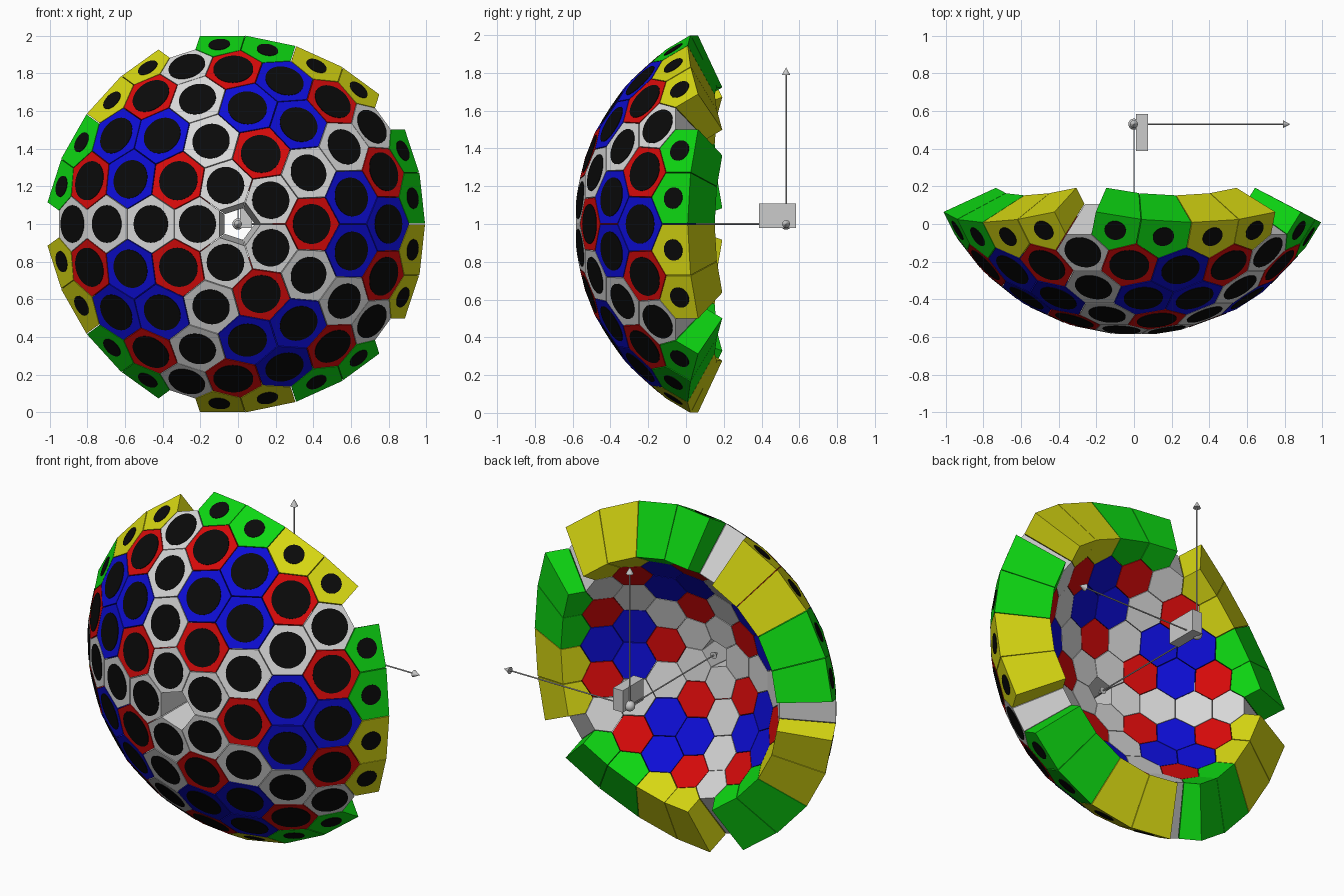
import bpy, bmesh, math
from mathutils import Vector, Matrix

cube = bpy.data.objects.get("Cube")
if cube:
    bpy.data.objects.remove(cube, do_unlink=True)


def material(name, rgb):
    m = bpy.data.materials.new(name)
    m.use_nodes = True
    col = (*rgb, 1.0)
    m.diffuse_color = col
    m.node_tree.nodes["Principled BSDF"].inputs["Base Color"].default_value = col
    return m


MATS = {
    "white": material("white", (0.68, 0.68, 0.68)),
    "red": material("red", (0.68, 0.003, 0.003)),
    "blue": material("blue", (0.004, 0.004, 0.68)),
    "green": material("green", (0.004, 0.68, 0.006)),
    "yellow": material("yellow", (0.68, 0.68, 0.006)),
    "black": material("black", (0.003, 0.003, 0.003)),
    "grey": material("grey", (0.6, 0.6, 0.6)),
}
DISC_RADIUS = {"white": 0.1, "red": 0.106, "blue": 0.104, "green": 0.057, "yellow": 0.057}
FREQ = 5             # divisions along each icosahedron edge
INNER = 0.725        # inner to outer shell radius
SHRINK = 0.985       # leaves a thin gap between blocks
POLAR = math.atan(2)


def direction(polar, azimuth):
    a = math.radians(azimuth)
    return Vector((math.sin(polar) * math.cos(a), -math.cos(polar), math.sin(polar) * math.sin(a)))


# Cells of the divided icosahedron: centre, colour and surrounding corners
cells = {}


def cell_colour(i, j, k):
    if FREQ in (i, j, k):
        return None                      # five-sided cells stay open
    if i == 0:
        return "green" if j > k else "yellow"
    if j == 0 or k == 0:
        return "white"
    return "red" if max(i, j, k) == 3 else "blue"


def divide_face(p, a, b, keep):
    def point(i, j):
        return (p * i + a * j + b * (FREQ - i - j)).normalized()

    def register(i, j, corner):
        n = point(i, j)
        key = tuple(round(c, 3) + 0.0 for c in n)
        cell = cells.setdefault(key, {"n": n, "col": None, "rim": False, "pts": []})
        cell["pts"].append(corner)
        if keep:
            cell["col"] = cell_colour(i, j, FREQ - i - j)
            cell["rim"] = i == 0

    for i in range(FREQ):
        for j in range(FREQ - i):
            tris = [[(i, j), (i + 1, j), (i, j + 1)]]
            if i + j < FREQ - 1:
                tris.append([(i + 1, j), (i + 1, j + 1), (i, j + 1)])
            for tri in tris:
                corner = sum((point(*t) for t in tri), Vector()).normalized()
                for t in tri:
                    register(*t, corner)


pole = Vector((0, -1, 0))
for s in range(5):
    az = 180 - 72 * s
    a, b = direction(POLAR, az), direction(POLAR, az - 72)
    divide_face(pole, a, b, True)
    divide_face(direction(math.pi - POLAR, az - 36), a, b, False)

# Flat outline of each kept block on a unit shell
blocks = []
for cell in cells.values():
    if not cell["col"]:
        continue
    n = cell["n"]
    u = n.orthogonal().normalized()
    v = n.cross(u)
    pts = sorted(cell["pts"], key=lambda q: math.atan2(q.dot(v), q.dot(u)))
    if cell["rim"]:                      # rim blocks lose their outermost corner
        pts.remove(min(pts, key=lambda q: q.dot(pole)))
    pts = [n + (q / q.dot(n) - n) * SHRINK for q in pts]
    blocks.append((cell["col"], n, pts))

# Fit the shell to the overall size
R = 1.0 / max(q.z for blk in blocks for q in blk[2])
front = R * max(-q.y for blk in blocks for q in blk[2])
CENTRE = Vector((0, (front - 0.053) / 2, 1.0))


def finish(name, bm, mat, smooth=False):
    bmesh.ops.recalc_face_normals(bm, faces=bm.faces)
    me = bpy.data.meshes.new(name)
    bm.to_mesh(me)
    bm.free()
    me.materials.append(MATS[mat])
    if smooth:
        for f in me.polygons:
            f.use_smooth = True
    ob = bpy.data.objects.new(name, me)
    ob.location = CENTRE
    bpy.context.collection.objects.link(ob)
    return ob


def aligned(pos, axis):
    return Matrix.Translation(pos) @ axis.to_track_quat("Z", "Y").to_matrix().to_4x4()


# Tapered blocks and their black front discs, one object per colour
for col, disc_radius in DISC_RADIUS.items():
    bm, discs = bmesh.new(), bmesh.new()
    for c, n, pts in blocks:
        if c != col:
            continue
        outer = [bm.verts.new(q * R) for q in pts]
        inner = [bm.verts.new(q * R * INNER) for q in pts]
        bm.faces.new(outer)
        bm.faces.new(inner[::-1])
        for i in range(len(pts)):
            j = (i + 1) % len(pts)
            bm.faces.new((outer[j], outer[i], inner[i], inner[j]))
        mean = sum(pts, Vector()) / len(pts)
        mid = (n + mean * 2) / 3 * R
        bmesh.ops.create_cone(discs, cap_ends=True, segments=32, radius1=disc_radius,
                              radius2=disc_radius, depth=0.005,
                              matrix=aligned(mid + n * 0.0005, n))
    finish(col + "_blocks", bm, col)
    finish(col + "_block_discs", discs, "black")

# Three axis arrows from the shell centre
for name, axis in (("x", Vector((1, 0, 0))), ("front", pole), ("z", Vector((0, 0, 1)))):
    bm = bmesh.new()
    bmesh.ops.create_cone(bm, cap_ends=True, segments=10, radius1=0.004, radius2=0.004,
                          depth=0.79, matrix=aligned(axis * 0.395, axis))
    bmesh.ops.create_cone(bm, cap_ends=True, segments=12, radius1=0.021, radius2=0.0,
                          depth=0.04, matrix=aligned(axis * 0.81, axis))
    finish(name + "_axis_arrow", bm, "grey")

# Centre ball
bm = bmesh.new()
bmesh.ops.create_uvsphere(bm, u_segments=16, v_segments=10, radius=0.03)
finish("centre_ball", bm, "grey", smooth=True)

# Small box beside the centre
bm = bmesh.new()
bmesh.ops.create_cube(bm, size=1.0, matrix=Matrix.Translation((0.042, -0.045, 0.043))
                      @ Matrix.Diagonal((0.065, 0.196, 0.13, 1.0)))
finish("centre_box", bm, "grey")
